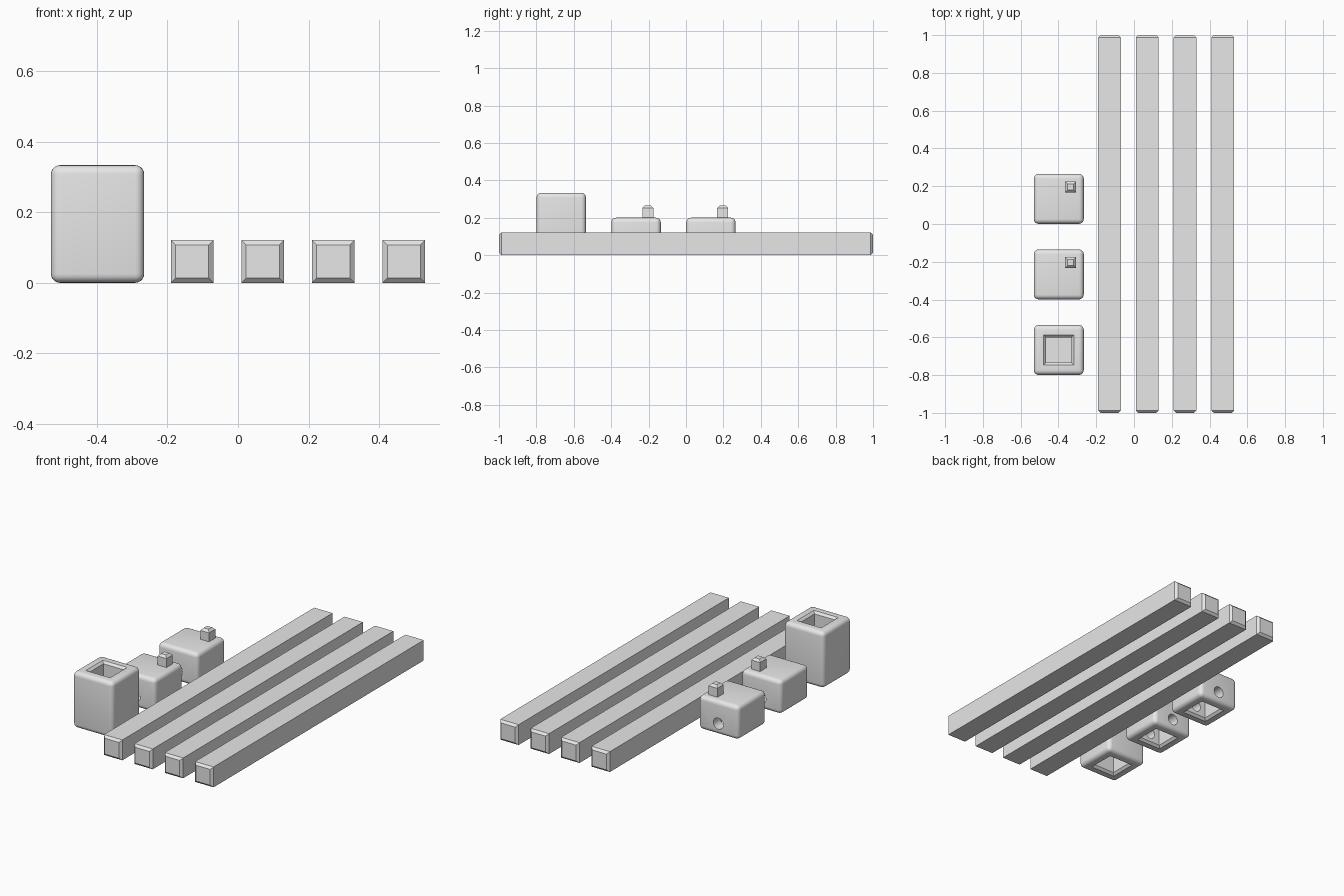
import bpy, bmesh, math
from mathutils import Matrix

if "Cube" in bpy.data.objects:
    bpy.data.objects.remove(bpy.data.objects["Cube"])

grey = bpy.data.materials.new("plain_grey")
grey.diffuse_color = (0.8, 0.8, 0.8, 1)
grey.use_nodes = True
grey.node_tree.nodes["Principled BSDF"].inputs["Base Color"].default_value = grey.diffuse_color


def square_stack(name, rings, matrix=Matrix()):
    """Closed solid from square rings given as (height, half width)."""
    bm = bmesh.new()
    loops = [[bm.verts.new((x * h, y * h, z)) for x, y in ((-1, -1), (1, -1), (1, 1), (-1, 1))]
             for z, h in rings]
    bm.faces.new(loops[0][::-1])
    bm.faces.new(loops[-1])
    for low, high in zip(loops, loops[1:]):
        for i in range(4):
            j = (i + 1) % 4
            bm.faces.new((low[i], low[j], high[j], high[i]))
    bm.transform(matrix)
    bmesh.ops.recalc_face_normals(bm, faces=bm.faces)
    return finish(name, bm)


def finish(name, bm):
    mesh = bpy.data.meshes.new(name)
    bm.to_mesh(mesh)
    bm.free()
    mesh.materials.append(grey)
    obj = bpy.data.objects.new(name, mesh)
    bpy.context.collection.objects.link(obj)
    return obj


def socket(z, up):
    """Cutter for a square pocket with a chamfered mouth at height z."""
    rings = [(-0.03, 0.11), (0.013, 0.067), (0.133, 0.067)]
    return square_stack("socket_cutter", [(z + up * d, h) for d, h in rings])


def pin_hole():
    """Cutter for the round hole running front to back."""
    bm = bmesh.new()
    bmesh.ops.create_cone(bm, cap_ends=True, segments=32, radius1=0.033, radius2=0.033, depth=0.5,
                          matrix=Matrix.Translation((0, 0, 0.067)) @ Matrix.Rotation(math.pi / 2, 4, 'X'))
    return finish("pin_hole_cutter", bm)


def block(name, height, y, cutters):
    """Rounded block with its pockets and holes cut out."""
    obj = square_stack(name, [(0, 0.132), (height, 0.132)])
    bevel = obj.modifiers.new("rounding", 'BEVEL')
    bevel.width, bevel.segments = 0.025, 5
    for c in cutters:
        cut = obj.modifiers.new("cut", 'BOOLEAN')
        cut.operation, cut.solver, cut.object = 'DIFFERENCE', 'EXACT', c
    bpy.context.view_layer.update()
    mesh = bpy.data.meshes.new_from_object(obj.evaluated_get(bpy.context.evaluated_depsgraph_get()))
    obj.modifiers.clear()
    obj.data = mesh
    for c in cutters:
        bpy.data.objects.remove(c)
    obj.location = (-0.398, y, 0)
    bpy.ops.object.select_all(action='DESELECT')
    obj.select_set(True)
    bpy.context.view_layer.objects.active = obj
    bpy.ops.object.shade_smooth_by_angle(angle=math.radians(30))


# Four long bars with chamfered ends
for i in range(4):
    place = Matrix.Translation((-0.13 + 0.2 * i, 0, 0.0605)) @ Matrix.Rotation(math.pi / 2, 4, 'X')
    square_stack(f"bar_{i + 1}", [(-1, 0.047), (-0.987, 0.0605), (0.987, 0.0605), (1, 0.047)], place)

# Tall connector with a pocket at each end
block("tall_connector", 0.333, -0.667, [socket(0, 1), socket(0.333, -1)])

# Short caps: pocket below, pin hole through the walls, peg on top
for i, y in enumerate((-0.267, 0.133)):
    block(f"short_cap_{i + 1}", 0.2, y, [socket(0, 1), pin_hole()])
    square_stack(f"peg_{i + 1}", [(0.19, 0.029), (0.253, 0.029), (0.266, 0.016)],
                 Matrix.Translation((-0.336, y + 0.063, 0)))
